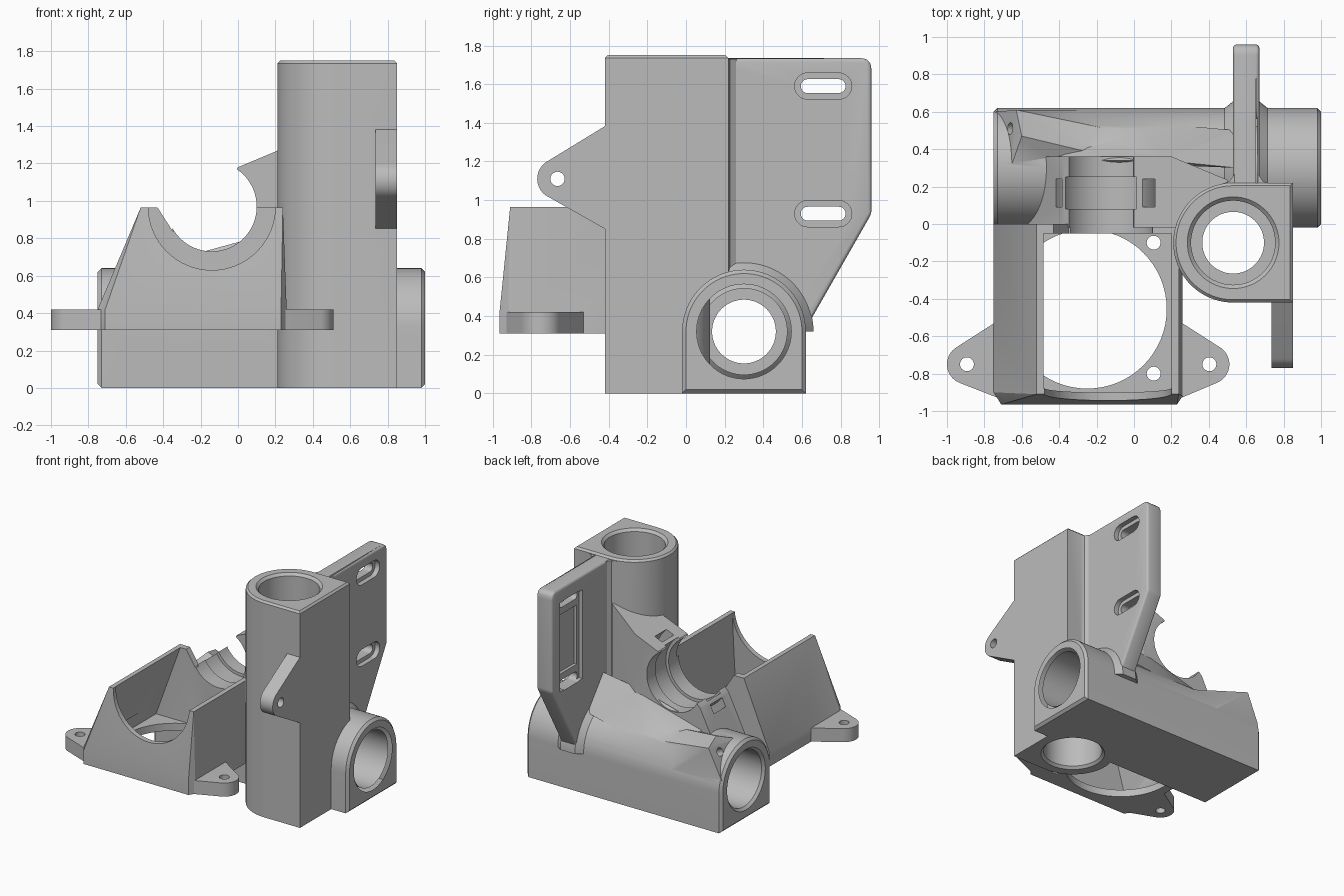
import bpy, bmesh
from math import cos, sin, pi
from mathutils import Vector

if bpy.data.objects.get("Cube"):
    bpy.data.objects.remove(bpy.data.objects["Cube"])

grey = bpy.data.materials.new("light_grey")
grey.use_nodes = True
grey.diffuse_color = (0.5, 0.5, 0.5, 1)
grey.node_tree.nodes["Principled BSDF"].inputs["Base Color"].default_value = (0.5, 0.5, 0.5, 1)


def finish(name, bm):
    bmesh.ops.recalc_face_normals(bm, faces=bm.faces)
    mesh = bpy.data.meshes.new(name)
    bm.to_mesh(mesh)
    bm.free()
    mesh.materials.append(grey)
    ob = bpy.data.objects.new(name, mesh)
    bpy.context.scene.collection.objects.link(ob)
    return ob


def place(p, axis, h):
    """Put a 2D point at height h along an axis."""
    u, v = p
    return {"x": (h, u, v), "y": (u, h, v), "z": (u, v, h)}[axis]


def prism(name, pts, axis, a, b, bevel=0):
    bm = bmesh.new()
    face = bm.faces.new([bm.verts.new(place(p, axis, a)) for p in pts])
    out = bmesh.ops.extrude_face_region(bm, geom=[face])
    step = Vector(place((0, 0), axis, b - a))
    bmesh.ops.translate(bm, vec=step, verts=[g for g in out["geom"] if isinstance(g, bmesh.types.BMVert)])
    bmesh.ops.recalc_face_normals(bm, faces=bm.faces)
    if bevel:
        bmesh.ops.bevel(bm, geom=bm.edges[:], offset=bevel, segments=3, profile=0.5, affect="EDGES")
    return finish(name, bm)


def hull(name, pts):
    bm = bmesh.new()
    for p in pts:
        bm.verts.new(p)
    out = bmesh.ops.convex_hull(bm, input=bm.verts[:])
    junk = [g for g in out["geom_interior"] if isinstance(g, bmesh.types.BMVert)]
    bmesh.ops.delete(bm, geom=junk, context="VERTS")
    bmesh.ops.dissolve_limit(bm, angle_limit=0.002, verts=bm.verts[:], edges=bm.edges[:])
    return finish(name, bm)


def circle(u, v, r, n=64, start=0.0, sweep=2 * pi):
    return [(u + r * cos(start + sweep * i / n), v + r * sin(start + sweep * i / n)) for i in range(n)]


def arch(r, n=40):
    """Half circle on top, square below, centred on the origin."""
    return [(r * cos(pi * i / n), r * sin(pi * i / n)) for i in range(n + 1)] + [(-r, -r), (r, -r)]


def boolean(target, other, kind):
    mod = target.modifiers.new(kind, "BOOLEAN")
    mod.operation, mod.object, mod.solver = kind, other, "EXACT"
    bpy.context.view_layer.objects.active = target
    bpy.ops.object.modifier_apply(modifier=mod.name)
    bpy.data.objects.remove(other)


def cut(target, *others):
    for other in others:
        boolean(target, other, "DIFFERENCE")


def cyl(axis, u, v, r, a, b):
    return prism("cutter", circle(u, v, r), axis, a, b)


def box(x0, x1, y0, y1, z0, z1):
    return prism("cutter", [(x0, y0), (x1, y0), (x1, y1), (x0, y1)], "z", z0, z1)


# Horizontal bearing tube with chamfered ends
HY, HZ, R = 0.3, 0.32, 0.32
ends = [(-0.75, R - 0.02), (-0.73, R), (0.98, R), (1.0, R - 0.02)]
housing = hull("bearing_housing", [(x, HY + u, HZ + v) for x, r in ends for u, v in arch(r)])

# Vertical bearing tube, rounded towards the right-hand side
VX, VY = 0.53, -0.1
tube = hull("vertical_tube", [(VX - v, VY + u, z)
            for z, r in [(0, R), (1.735, R), (1.75, R - 0.015)] for u, v in arch(r)])

# Mounting plate with two countersunk slots and a shallow pocket
plate = prism("mounting_plate", [(0.1, 0.3), (0.6, 0.3), (0.96, 0.93), (0.96, 1.69),
              (0.948, 1.722), (0.92, 1.735), (0.1, 1.735)], "x", 0.53, 0.67, 0.018)


def slot(z, half, r, a, b):
    right = circle(0.71 + half, z, r, 16, -pi / 2, pi) + [(0.71 + half, z + r)]
    left = circle(0.71 - half, z, r, 16, pi / 2, pi) + [(0.71 - half, z - r)]
    return prism("cutter", right + left, "x", a, b)


for z in (0.93, 1.59):
    cut(plate, slot(z, 0.08, 0.036, 0.4, 0.8), slot(z, 0.08, 0.068, 0.63, 0.8))
cut(plate, box(0.4, 0.56, 0.57, 0.86, 0.9, 1.62), box(0.4, 0.585, 0.6, 0.83, 1.02, 1.5))

# Fillets where the plate meets the tubes
tube_fillet = prism("tube_fillet", [(0.47, 0.18), (0.47, 0.215), (0.51, 0.228), (0.535, 0.265),
                    (0.665, 0.265), (0.69, 0.228), (0.73, 0.215), (0.73, 0.18)], "z", 0.4, 1.73)
base_fillet = hull("base_fillet", [(x, HY + u, HZ + v) for x, r in
                   [(0.485, R), (0.535, 0.36), (0.665, 0.36), (0.715, R)] for u, v in arch(r) if v >= 0])

# Screw tab on the front
tab = prism("front_tab", [(-0.4, 0.84), (-0.4, 1.395)]
            + circle(-0.665, 1.11, 0.105, 20, pi * 0.67, pi * 0.66)
            + [(-0.718, 1.02)], "x", 0.735, 0.85)
cut(tab, cyl("x", -0.665, 1.11, 0.037, 0.6, 1))

# Sensor saddle with a cable-tie channel
CX, CZ = -0.14, 0.97
saddle = prism("sensor_saddle", [(0.5, 0.25), (0.5, 1.39), (0, 1.18), (-0.03, 1.13), (-0.28, 0.87),
               (-0.33, 0.87), (-0.38, 0.82), (-0.62, 0.33), (-0.62, 0.25)], "y", -0.02, 0.36)
channel = cyl("y", CX, CZ, 0.36, 0.09, 0.24)
cut(channel, cyl("y", CX, CZ, 0.295, 0, 0.4))
cut(saddle, prism("cutter", [(0.2, 0.361), (0.55, 0.215), (0.6, 0.5), (0.2, 0.5)], "z", 0, 2),
    cyl("y", CX, CZ, 0.24, -0.2, 0.5), cyl("y", CX, CZ, 0.265, 0.08, 0.25), channel)

# Blended shoulder behind the saddle and screw boss at the tube end
shoulder = hull("shoulder", [(-0.44, 0.34, 0.66), (0.15, 0.34, 0.82), (0.55, 0.3, 0.85), (0.55, 0.5, 0.6),
                (0.0, 0.55, 0.5), (-0.44, 0.34, 0.5), (0.55, 0.3, 0.5)])
boss = hull("screw_boss", [(-0.74, 0.6, 0.42), (-0.63, 0.61, 0.66), (-0.6, 0.47, 0.7), (-0.66, 0.3, 0.63),
            (-0.1, 0.5, 0.54), (-0.1, 0.35, 0.6), (-0.3, 0.61, 0.4), (-0.55, 0.4, 0.45)])
aim = Vector((-0.8, 0.1, 0.45)).normalized()
side = aim.orthogonal().normalized()
up = aim.cross(side)
boss_hole = hull("cutter", [Vector((-0.66, 0.51, 0.6)) + aim * d + side * u + up * v
                 for d in (-0.09, 0.2) for u, v in circle(0, 0, 0.032, 24)])

for part in (tube, saddle, plate, tube_fillet, base_fillet, tab, shoulder, boss):
    boolean(housing, part, "UNION")


# Stepped bores with chamfered mouths
def bore(axis, u, v, a, b, depth):
    cut(housing, cyl(axis, u, v, 0.165, a - 0.1, b + 0.1))
    for end, s in ((a, 1), (b, -1)):
        cut(housing, cyl(axis, u, v, 0.225, end - s * 0.1, end + s * depth))
        mouth = [(end - s * 0.02, 0.265), (end + s * 0.02, 0.225)]
        cut(housing, hull("cutter", [place(p, axis, h) for h, r in mouth for p in circle(u, v, r)]))


bore("x", HY, HZ, -0.75, 1.0, 0.55)
bore("z", VX, VY, 0, 1.75, 0.55)
cut(housing, boss_hole)

# Tapered fan duct with a hollow inside
low = [(-0.75, 0), (-0.75, -0.9), (-0.71, -0.965), (0.23, -0.965), (0.26, -0.92), (0.26, 0)]
top = [(-0.52, 0), (-0.52, -0.91), (0.24, -0.91), (0.24, 0)]
duct = hull("fan_duct", [(x, y, z) for z in (0.31, 0.42) for x, y in low] + [(x, y, 0.965) for x, y in top])


# Screw ears on both sides of the duct
def ear(name, x, s, wide, inner):
    rim = circle(x, -0.75, 0.107, 48)
    pts = rim + [(wide, -0.525), (inner, -0.96), (inner, -0.525)]
    return hull(name, [(u, v, z) for z in (0.31, 0.42) for u, v in pts])


for name, x, s, wide, inner in (("right_ear", -0.893, -1, -0.74, -0.65), ("left_ear", 0.403, 1, 0.25, 0.18)):
    boolean(duct, ear(name, x, s, wide, inner), "UNION")
    cut(duct, cyl("z", x, -0.75, 0.037, 0, 0.6))

cavity = hull("cutter", [(x, y, 0.37) for x in (-0.7, 0.2) for y in (-0.92, -0.05)]
              + [(x, y, 1.0) for x in (-0.47, 0.2) for y in (-0.875, -0.05)])
cut(duct, cavity, cyl("z", -0.25, -0.455, 0.425, 0.2, 0.5),
    cyl("y", CX, CZ, 0.34, -1.2, -0.5), cyl("y", CX, CZ, 0.24, -0.5, 0.2),
    prism("cutter", [(-0.44, 0.98), (-0.35, 0.84), (-0.14, 0.8), (0.09, 0.98)], "y", -0.3, 0.2))
for y in (-0.1, -0.8):
    cut(duct, cyl("z", 0.105, y, 0.037, 0.2, 0.5))
# Keep the bearing bore clear of the duct
cut(duct, cyl("x", HY, HZ, 0.225, -1, 1), cyl("z", VX, VY, 0.3, 0, 2))

for ob in (housing, duct):
    bpy.ops.object.select_all(action="DESELECT")
    ob.select_set(True)
    bpy.context.view_layer.objects.active = ob
    bpy.ops.object.shade_smooth_by_angle(angle=0.5)
